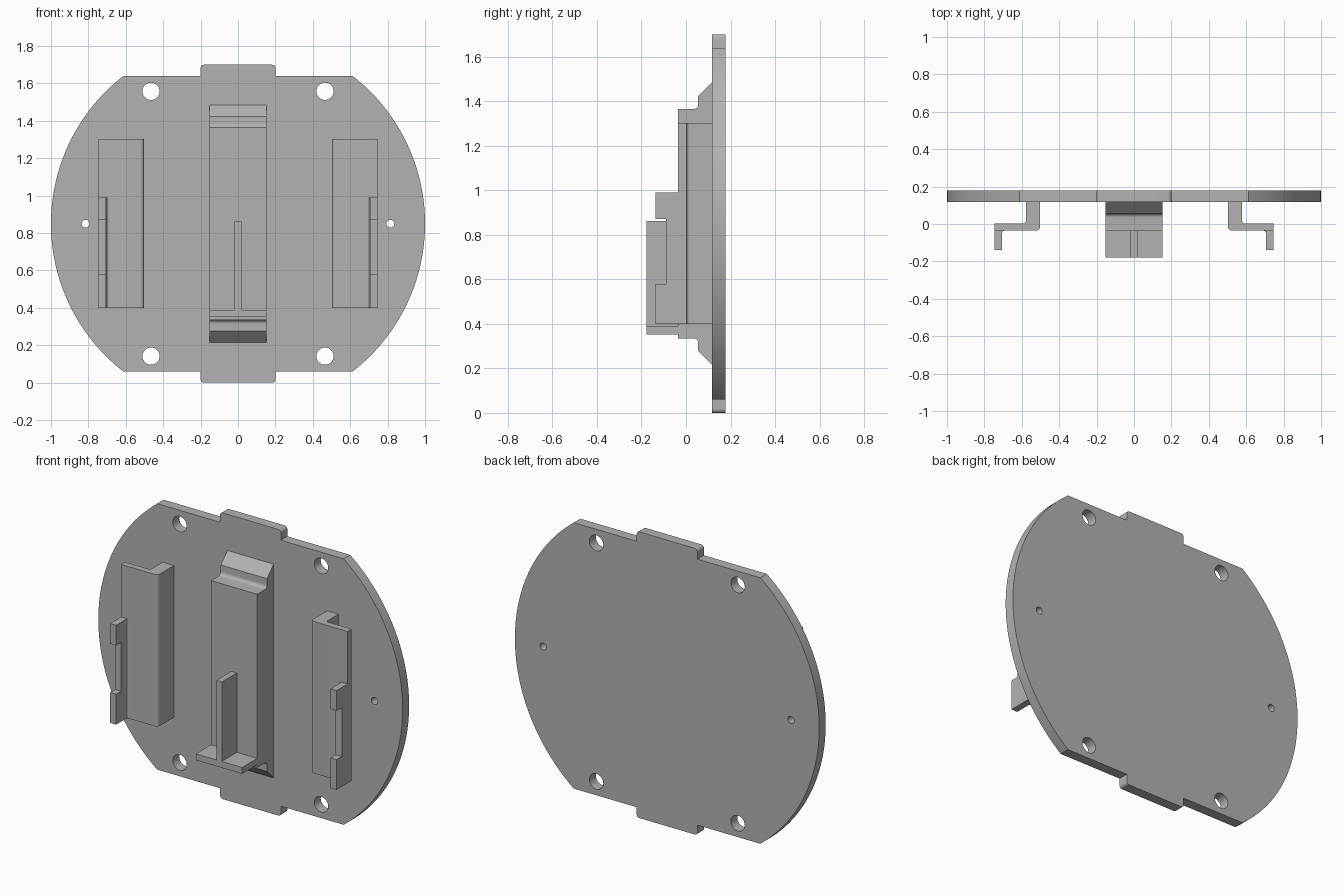
import bpy, bmesh
from math import sin, cos, pi, asin, radians
from mathutils import Vector

cube = bpy.data.objects.get("Cube")
if cube:
    bpy.data.objects.remove(cube, do_unlink=True)

# One grey material
grey = bpy.data.materials.new("plain grey")
grey.use_nodes = True
colour = (0.45, 0.45, 0.45, 1)
grey.diffuse_color = colour
grey.node_tree.nodes["Principled BSDF"].inputs["Base Color"].default_value = colour

CENTRE_Z = 0.85          # height of the plate centre
PLATE_FRONT, PLATE_BACK = 0.117, 0.178
FACE = -0.037            # front of the central block
TIP = -0.178             # foremost point of shelf and fin


def rounded(points, steps=6):
    """Expand (u, v, radius) corners of an outline into filleted arcs."""
    out = []
    for i, p in enumerate(points):
        c = Vector(p[:2])
        if len(p) < 3:
            out.append(c)
            continue
        a = (Vector(points[i - 1][:2]) - c).normalized() * p[2]
        b = (Vector(points[(i + 1) % len(points)][:2]) - c).normalized() * p[2]
        for k in range(steps + 1):
            t = k / steps * pi / 2
            out.append(c + a * (1 - sin(t)) + b * (1 - cos(t)))
    return out


def add_prism(bm, outline, axis, lo, hi):
    """Extrude an outline along one axis; u, v are the other two in order."""
    def place(p, d):
        co = [p[0], p[1]]
        co.insert("xyz".index(axis), d)
        return bm.verts.new(co)
    ends = [[place(p, d) for p in outline] for d in (lo, hi)]
    for ring in ends:
        bm.faces.new(ring)
    n = len(outline)
    for i in range(n):
        j = (i + 1) % n
        bm.faces.new((ends[0][i], ends[0][j], ends[1][j], ends[1][i]))


def finish(name, bm):
    bmesh.ops.recalc_face_normals(bm, faces=bm.faces)
    mesh = bpy.data.meshes.new(name)
    bm.to_mesh(mesh)
    bm.free()
    mesh.materials.append(grey)
    ob = bpy.data.objects.new(name, mesh)
    bpy.context.collection.objects.link(ob)
    return ob


def smooth(ob):
    bpy.ops.object.select_all(action="DESELECT")
    ob.select_set(True)
    bpy.context.view_layer.objects.active = ob
    bpy.ops.object.shade_smooth_by_angle(angle=radians(30))


def prism(name, outline, axis, lo, hi):
    bm = bmesh.new()
    add_prism(bm, outline, axis, lo, hi)
    ob = finish(name, bm)
    smooth(ob)
    return ob


def rect(u0, u1, v0, v1):
    return [(u0, v0), (u1, v0), (u1, v1), (u0, v1)]


# Base plate: disc with flat top and bottom, and a rounded tab on each flat
FLAT, TAB = 0.79, 0.85
half = asin(FLAT)
arc = [(cos(t), sin(t)) for t in (half * (k / 32 - 1) for k in range(65))]
tab = rounded([(0.2, FLAT), (0.2, TAB, 0.018), (-0.2, TAB, 0.018), (-0.2, FLAT)])
side = arc + [tuple(p) for p in tab]
outline = side + [(-x, -z) for x, z in side]
plate = prism("base_plate", [(x, z + CENTRE_Z) for x, z in outline],
              "y", PLATE_FRONT, PLATE_BACK)

# Four screw holes and two pin holes
bm = bmesh.new()
holes = [(sx * 0.465, sz * 0.708, 0.046) for sx in (-1, 1) for sz in (-1, 1)]
holes += [(sx * 0.815, 0, 0.021) for sx in (-1, 1)]
for x, z, r in holes:
    ring = [(x + r * cos(k * pi / 16), CENTRE_Z + z + r * sin(k * pi / 16)) for k in range(32)]
    add_prism(bm, ring, "y", 0, 0.3)
cutter = finish("hole_cutter", bm)
cutter.hide_render = True
cut = plate.modifiers.new("holes", "BOOLEAN")
cut.object = cutter
cut.solver = "EXACT"
bpy.context.view_layer.objects.active = plate
bpy.ops.object.modifier_apply(modifier=cut.name)
bpy.data.objects.remove(cutter, do_unlink=True)
smooth(plate)

# Central block: stepped and chamfered at both ends
upper = [(PLATE_FRONT, 0.635), (0.055, 0.573), (0.055, 0.515, 0.02), (FACE, 0.515)]
profile = upper + [(p[0], -p[1], *p[2:]) for p in reversed(upper)]
profile = [(p[0], p[1] + CENTRE_Z, *p[2:]) for p in profile]
prism("central_block", rounded(profile), "x", -0.152, 0.152)

# Shelf and upright fin on the block
prism("shelf", rect(TIP, FACE, 0.352, 0.39), "x", -0.152, 0.152)
prism("fin", rect(TIP, FACE, 0.39, 0.862), "x", -0.018, 0.018)

# Side rails: angled bracket with a notched lip at its outer edge
BACK, FRONT = 0.002, -0.035
section = [(0.503, PLATE_FRONT), (0.503, FRONT, 0.02), (0.745, FRONT),
           (0.745, BACK), (0.578, BACK, 0.015), (0.578, PLATE_FRONT)]
lip = [(FRONT, 0.4), (-0.138, 0.4), (-0.138, 0.58), (-0.09, 0.58),
       (-0.09, 0.87), (-0.138, 0.87), (-0.138, 0.99), (FRONT, 0.99)]
fillet = [(0.705, FRONT), (0.693, FRONT), (0.7015, FRONT - 0.0035), (0.705, FRONT - 0.012)]
for name, s in (("left", 1), ("right", -1)):
    prism(name + "_rail", [(s * p[0], p[1]) for p in rounded(section)], "z", 0.4, 1.302)
    prism(name + "_rail_lip", lip, "x", s * 0.705, s * 0.745)
    prism(name + "_lip_fillet", [(s * x, y) for x, y in fillet], "z", 0.4, 0.99)
